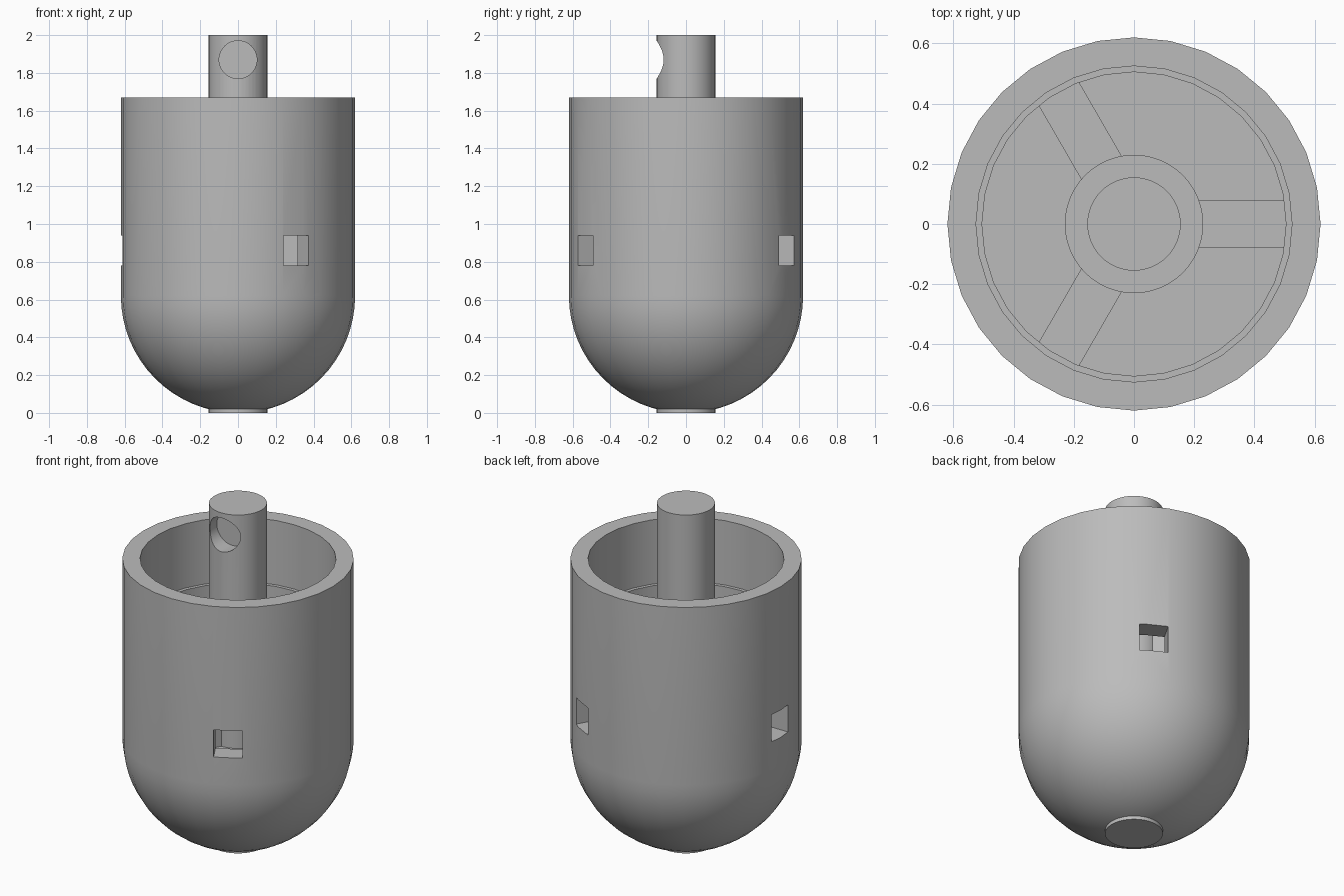
import bpy, bmesh
from math import sin, cos, pi, radians
from mathutils import Matrix, Vector

cube = bpy.data.objects.get("Cube")
if cube:
    bpy.data.objects.remove(cube, do_unlink=True)

grey = bpy.data.materials.new("plain_grey")
grey.use_nodes = True
tone = (0.5, 0.5, 0.5, 1)
grey.diffuse_color = tone
grey.node_tree.nodes["Principled BSDF"].inputs["Base Color"].default_value = tone

R_OUT, R_UPPER, R_LOWER, R_ROD = 0.62, 0.525, 0.505, 0.155
Z_FLOOR, Z_LEDGE, Z_RIM = 0.62, 1.29, 1.67
SLOT = 0.155


def add_object(name, bm):
    bmesh.ops.recalc_face_normals(bm, faces=bm.faces)
    mesh = bpy.data.meshes.new(name)
    bm.to_mesh(mesh)
    bm.free()
    mesh.materials.append(grey)
    obj = bpy.data.objects.new(name, mesh)
    bpy.context.collection.objects.link(obj)
    return obj


def lathe(name, profile, steps):
    """Turn an (r, z) profile around the vertical axis."""
    bm = bmesh.new()
    verts = [bm.verts.new((r, 0, z)) for r, z in profile]
    edges = [bm.edges.new(pair) for pair in zip(verts, verts[1:])]
    bmesh.ops.spin(bm, geom=verts + edges, cent=(0, 0, 0), axis=(0, 0, 1),
                   angle=2 * pi, steps=steps, use_duplicate=False)
    bmesh.ops.remove_doubles(bm, verts=bm.verts, dist=1e-4)
    return add_object(name, bm)


def radial_box(bm, angle, r0, r1, width, z0, z1):
    """Box that runs outwards from the axis at the given angle."""
    matrix = (Matrix.Rotation(radians(angle), 4, 'Z')
              @ Matrix.Translation(((r0 + r1) / 2, 0, (z0 + z1) / 2))
              @ Matrix.Diagonal((r1 - r0, width, z1 - z0, 1)))
    bmesh.ops.create_cube(bm, size=1, matrix=matrix)


def activate(obj):
    bpy.ops.object.select_all(action='DESELECT')
    obj.select_set(True)
    bpy.context.view_layer.objects.active = obj


def cut(obj, cutter):
    cutter.hide_render = True
    mod = obj.modifiers.new("cut", 'BOOLEAN')
    mod.operation = 'DIFFERENCE'
    mod.solver = 'EXACT'
    mod.object = cutter
    activate(obj)
    bpy.ops.object.modifier_apply(modifier=mod.name)
    bpy.data.objects.remove(cutter, do_unlink=True)


def smooth(obj):
    activate(obj)
    bpy.ops.object.shade_smooth_by_angle(angle=radians(30))


# Round-bottomed cup with a stepped bore and a flat floor
dome = [(R_OUT * sin(a), R_OUT * (1 - cos(a)))
        for a in (pi / 2 * i / 16 for i in range(1, 17))]
bore = [(R_OUT, Z_RIM), (R_UPPER, Z_RIM), (R_UPPER, Z_LEDGE),
        (R_LOWER, Z_LEDGE), (R_LOWER, Z_FLOOR), (0, Z_FLOOR)]
cup = lathe("cup", [(0, 0.005)] + dome + bore, 32)

# Three side windows, one between each pair of ribs
bm = bmesh.new()
for angle in (60, 180, 300):
    radial_box(bm, angle, 0.42, 0.72, SLOT, 0.78, 0.94)
cut(cup, add_object("window_cutter", bm))
smooth(cup)

# Three ribs that join the rod to the cup wall
for i, angle in enumerate((0, 120, 240)):
    bm = bmesh.new()
    radial_box(bm, angle, 0.1, 0.52, SLOT, Z_FLOOR - 0.02, 1.25)
    add_object(f"rib_{i + 1}", bm)

# Collar where the ribs meet the rod
smooth(lathe("collar", [(0.1, 1.2), (0.23, 1.2), (0.23, Z_LEDGE), (0.1, Z_LEDGE)], 48))

# Central rod with a blind round hole near the top of its front
rod = lathe("central_rod", [(0, 0), (R_ROD, 0), (R_ROD, 2), (0, 2)], 48)
bm = bmesh.new()
bmesh.ops.create_cone(bm, cap_ends=True, segments=48, radius1=0.1, radius2=0.1, depth=0.2,
                      matrix=Matrix.Translation(Vector((0, -0.155, 1.87)))
                      @ Matrix.Rotation(pi / 2, 4, 'X'))
cut(rod, add_object("hole_cutter", bm))
smooth(rod)
